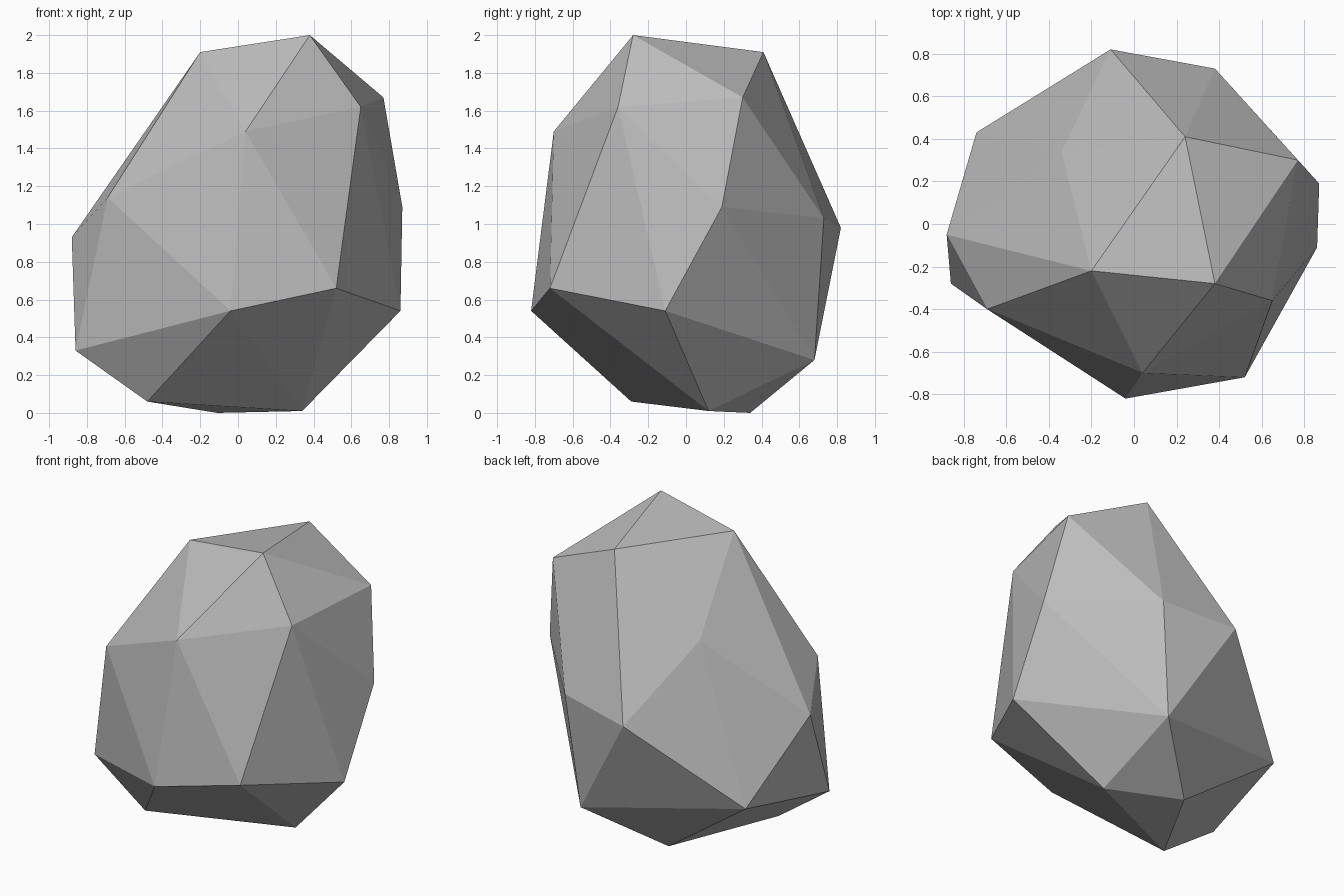
import bpy
import bmesh

default_cube = bpy.data.objects.get("Cube")
if default_cube:
    bpy.data.objects.remove(default_cube, do_unlink=True)


def make_material(name, colour):
    material = bpy.data.materials.new(name)
    material.use_nodes = True
    material.diffuse_color = colour
    shader = material.node_tree.nodes["Principled BSDF"]
    shader.inputs["Base Color"].default_value = colour
    shader.inputs["Roughness"].default_value = 0.9
    return material


def faceted_stone(name, corners, material):
    """Wrap a tight faceted skin around the corner points."""
    bm = bmesh.new()
    for corner in corners:
        bm.verts.new(corner)
    bmesh.ops.convex_hull(bm, input=bm.verts[:])
    loose = [v for v in bm.verts if not v.link_faces]
    bmesh.ops.delete(bm, geom=loose, context="VERTS")
    bmesh.ops.recalc_face_normals(bm, faces=bm.faces[:])
    mesh = bpy.data.meshes.new(name)
    bm.to_mesh(mesh)
    bm.free()
    mesh.materials.append(material)
    stone = bpy.data.objects.new(name, mesh)
    bpy.context.collection.objects.link(stone)
    return stone


# Corners of the boulder, from the crown down to the underside
crown = [(-.2, -.22, 1.91), (.38, -.28, 2), (.24, .41, 1.91)]
shoulder = [(.77, .3, 1.67), (.65, -.36, 1.62), (.04, -.7, 1.49), (-.34, .34, 1.43)]
waist = [(-.69, -.4, 1.14), (-.88, -.05, .93), (-.11, .82, .98),
         (.38, .73, 1.03), (.87, .19, 1.09)]
flank = [(-.86, -.28, .33), (-.04, -.82, .54), (.52, -.72, .66),
         (.86, -.11, .54), (.3, .68, .28), (-.74, .43, .45)]
underside = [(-.48, -.29, .06), (.34, .12, .01), (-.11, .34, 0)]

stone_grey = make_material("stone_grey", (.5, .5, .5, 1))
faceted_stone("boulder", crown + shoulder + waist + flank + underside, stone_grey)
